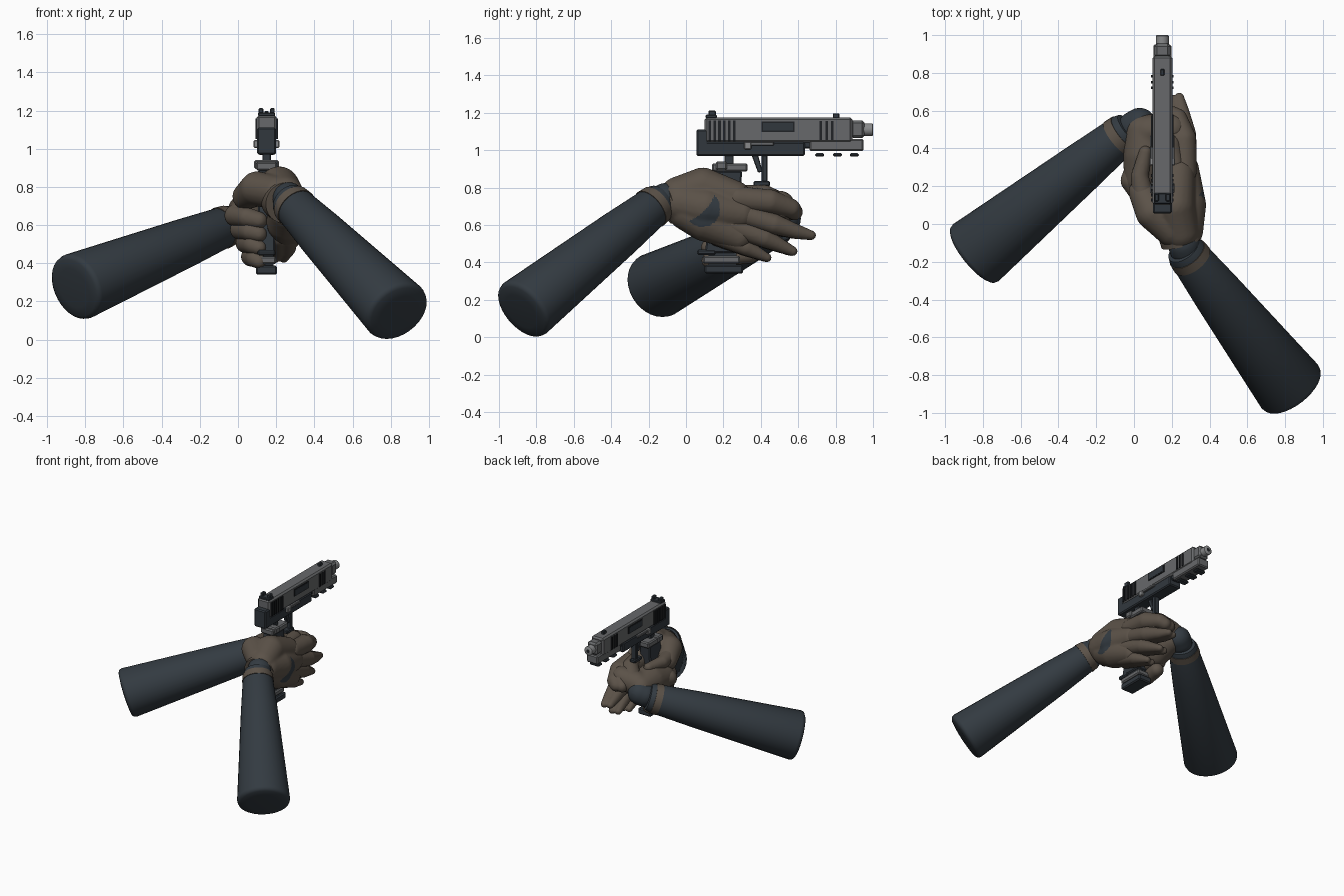
import bpy, bmesh, math
from mathutils import Vector, Matrix

if "Cube" in bpy.data.objects:
    bpy.data.objects.remove(bpy.data.objects["Cube"])


def material(name, color):
    m = bpy.data.materials.new(name)
    m.use_nodes = True
    m.diffuse_color = (*color, 1)
    m.node_tree.nodes["Principled BSDF"].inputs["Base Color"].default_value = (*color, 1)
    return m


SLEEVE = material("sleeve slate", (0.033, 0.043, 0.053))
GLOVE = material("glove brown", (0.105, 0.084, 0.065))
STEEL = material("slide grey", (0.135, 0.14, 0.145))
BRIGHT = material("bright steel", (0.25, 0.255, 0.26))
DARK = material("frame dark", (0.031, 0.039, 0.048))
BLACK = material("slot black", (0.014, 0.016, 0.019))
GX = 0.15  # centre plane of the pistol


def finish(name, bm, mat, smooth=None):
    me = bpy.data.meshes.new(name)
    bmesh.ops.recalc_face_normals(bm, faces=bm.faces)
    bm.to_mesh(me)
    bm.free()
    me.materials.append(mat)
    ob = bpy.data.objects.new(name, me)
    bpy.context.collection.objects.link(ob)
    bpy.ops.object.select_all(action='DESELECT')
    ob.select_set(True)
    bpy.context.view_layer.objects.active = ob
    if smooth:
        bpy.ops.object.shade_smooth_by_angle(angle=math.radians(smooth))
    return ob


def prism(name, profile, width, mat, x=GX, bevel=0.008):
    """Side outline of (y, z) points, extruded across x."""
    bm = bmesh.new()
    face = bm.faces.new([bm.verts.new((x - width / 2, y, z)) for y, z in profile])
    ext = bmesh.ops.extrude_face_region(bm, geom=[face])
    bmesh.ops.translate(bm, vec=(width, 0, 0),
                        verts=[v for v in ext["geom"] if isinstance(v, bmesh.types.BMVert)])
    if bevel:
        bmesh.ops.bevel(bm, geom=bm.edges[:], offset=bevel, segments=1, affect='EDGES')
    return finish(name, bm, mat)


def box(name, y0, y1, z0, z1, width, mat, x=GX, bevel=0.008):
    return prism(name, [(y0, z0), (y1, z0), (y1, z1), (y0, z1)], width, mat, x, bevel)


def lathe(name, start, end, profile, mat, sides=32, flare=0):
    """Revolve (distance, radius) pairs about a line; flare widens it sideways."""
    start, end = Vector(start), Vector(end)
    rot = (end - start).to_track_quat('Z', 'Y').to_matrix().to_4x4()
    bm = bmesh.new()
    rings = [[bm.verts.new((r * math.cos(a) * (1 + flare * d), r * math.sin(a), d))
              for a in (2 * math.pi * i / sides for i in range(sides))] for d, r in profile]
    for a, b in zip(rings, rings[1:]):
        for i in range(sides):
            j = (i + 1) % sides
            bm.faces.new((a[i], a[j], b[j], b[i]))
    bm.faces.new(rings[0])
    bm.faces.new(rings[-1])
    bm.transform(Matrix.Translation(start) @ rot)
    return finish(name, bm, mat, 50)


def blob(name, chains, mat, voxel=0.01, rounds=4):
    """Fuse chains of tapering balls (x, y, z, radius) into one soft form."""
    bm = bmesh.new()
    for chain in chains:
        for p, q in zip(chain, chain[1:]):
            p, q = Vector(p), Vector(q)
            for k in range(9):
                c = p.lerp(q, k / 8)
                bmesh.ops.create_icosphere(bm, subdivisions=3, radius=c[3],
                                           matrix=Matrix.Translation(c.xyz))
    ob = finish(name, bm, mat)
    mod = ob.modifiers.new("fuse", 'REMESH')
    mod.mode = 'VOXEL'
    mod.voxel_size = voxel
    mod = ob.modifiers.new("soften", 'SMOOTH')
    mod.iterations = rounds
    for m in list(ob.modifiers):
        bpy.ops.object.modifier_apply(modifier=m.name)
    bpy.ops.object.shade_smooth()
    return ob


# Forearms: tapered sleeve with rounded end, cuff band and wrist ball
def forearm(side, near, far, r, wrist):
    near, far = Vector(near), Vector(far)
    length = (far - near).length
    lathe(side + "_sleeve", near, far,
          [(-0.035, 0.078), (-0.03, 0.094), (0, 0.104), (0.3, 0.128), (length - 0.03, r),
           (length - 0.012, r * 0.97), (length - 0.002, r * 0.88), (length + 0.004, r * 0.6)],
          SLEEVE, flare=0.08)
    lathe(side + "_cuff_band", near, far, [(0.004, 0.09), (0.005, 0.108), (0.055, 0.113),
                                          (0.056, 0.09)], GLOVE)
    blob(side + "_wrist", [[(*wrist, 0.086), (*wrist.lerp(near, 0.4), 0.086)]], SLEEVE, rounds=2)


forearm("right", (0.278, -0.153, 0.715), (0.84, -0.88, 0.14), 0.174, Vector((0.265, -0.11, 0.74)))
forearm("left", (-0.047, 0.485, 0.60), (-0.86, -0.17, 0.27), 0.178, Vector((0.03, 0.53, 0.635)))

# Rear hand: palm, thumb web and back of hand
palm = blob("right_palm", [
    [(0.245, -0.04, 0.76, 0.1), (0.215, 0.09, 0.80, 0.108), (0.235, 0.26, 0.75, 0.088)],
    [(0.26, -0.03, 0.72, 0.108), (0.268, 0.10, 0.69, 0.115), (0.26, 0.29, 0.66, 0.085)],
    [(0.26, 0.0, 0.67, 0.098), (0.255, 0.10, 0.62, 0.108), (0.25, 0.28, 0.54, 0.08)],
    [(0.2, -0.03, 0.77, 0.09), (0.10, 0.06, 0.79, 0.092), (0.04, 0.17, 0.75, 0.07)]],
    GLOVE, 0.008, 8)
lathe("right_glove_cuff", (0.252, -0.1, 0.715), (0.227, -0.01, 0.735),
      [(0, 0.098), (0.001, 0.11), (0.09, 0.112), (0.1, 0.09)], GLOVE)

# Half-moon patch on the back of the hand
palm.data.materials.append(SLEEVE)
for f in palm.data.polygons:
    y, z = f.center.y - 0.088, f.center.z - 0.687
    if f.center.x > 0.2 and math.hypot(y, z) < 0.096 and y - z > 0.02 - 1.5 * (y + z) ** 2:
        f.material_index = 1

fingers = {
    "right_index": [(0.265, 0.28, 0.74, 0.068), (0.265, 0.45, 0.725, 0.066),
                    (0.23, 0.56, 0.69, 0.052), (0.2, 0.58, 0.67, 0.045)],
    "right_middle": [(0.275, 0.26, 0.67, 0.06), (0.275, 0.47, 0.605, 0.056),
                     (0.255, 0.59, 0.565, 0.04), (0.24, 0.67, 0.545, 0.026)],
    "right_ring": [(0.275, 0.24, 0.595, 0.06), (0.27, 0.42, 0.53, 0.052), (0.24, 0.57, 0.46, 0.027)],
    "right_little": [(0.26, 0.18, 0.54, 0.055), (0.26, 0.32, 0.48, 0.045), (0.24, 0.435, 0.425, 0.024)],
    "right_thumb": [(0.05, 0.14, 0.77, 0.06), (0.03, 0.25, 0.77, 0.048), (0.06, 0.38, 0.77, 0.035)],
    "left_thumb": [(0.12, 0.5, 0.70, 0.075), (0.19, 0.42, 0.755, 0.06), (0.22, 0.32, 0.77, 0.045)],
}
# Front hand: stacked fingers curling around the grip
for i, word in enumerate(("index", "middle", "ring", "little")):
    z, r = 0.66 - 0.072 * i, 0.06 - 0.003 * i
    fingers["left_" + word] = [(0.03 + 0.015 * i, 0.34, z, r), (-0.012 + 0.026 * i, 0.23, z - 0.01, r),
                               (0.045 + 0.014 * i, 0.14, z - 0.02, r * 0.9),
                               (0.11, 0.12, z - 0.035, r * 0.75)]
for name, chain in fingers.items():
    chains = [chain]
    if name.startswith("right") and "thumb" not in name:  # broad flattened fingers
        chains.append([(x - 0.045, y - 0.01, z, r) for x, y, z, r in chain])
    blob(name + "_finger", chains, GLOVE, 0.009, 3)
blob("left_palm", [
    [(0.05, 0.49, 0.66, 0.095), (0.06, 0.36, 0.66, 0.118), (0.04, 0.24, 0.65, 0.095)],
    [(0.07, 0.47, 0.62, 0.09), (0.09, 0.35, 0.57, 0.1), (0.09, 0.25, 0.53, 0.075)],
    [(0.08, 0.49, 0.68, 0.09), (0.2, 0.5, 0.70, 0.085)]], GLOVE, 0.01, 8)

# Slide, nose and barrel
box("slide", 0.10, 0.89, 1.04, 1.175, 0.105, STEEL, bevel=0.012)
box("slide_nose", 0.88, 0.955, 1.065, 1.16, 0.085, STEEL, bevel=0.014)
lathe("barrel", (GX, 0.89, 1.11), (GX, 1, 1.11),
      [(0, 0.034), (0.07, 0.034), (0.106, 0.034), (0.11, 0.029)], BRIGHT, 20)
lathe("bore", (GX, 0.98, 1.11), (GX, 1, 1.11), [(0, 0.014), (0.0203, 0.014)], BLACK, 16)

# Frame with raised tail, front rail and pads
prism("frame", [(0.055, 0.97), (0.635, 0.97), (0.635, 1.045), (0.12, 1.045), (0.12, 1.11),
                (0.055, 1.11)], 0.10, DARK)
box("front_rail", 0.66, 0.95, 0.995, 1.06, 0.095, STEEL)
box("rail_core", 0.62, 0.90, 1.01, 1.06, 0.07, DARK)
for y in (0.715, 0.81, 0.90):
    box("rail_pad", y - 0.024, y + 0.024, 0.966, 0.984, 0.08, DARK, bevel=0.006)

# Side details on both flanks
for s in (-1, 1):
    x = GX + s * 0.0535
    for i in range(6):
        y = 0.12 + 0.026 * i
        box("rear_serration", y, y + 0.014, 1.05, 1.158, 0.011, BLACK, x, 0)
    for i in range(3):
        y = 0.715 + 0.03 * i
        box("front_serration", y, y + 0.013, 1.055, 1.155, 0.011, BLACK, x, 0)
    box("side_port", 0.405, 0.58, 1.098, 1.153, 0.009, BLACK, x, 0)
    box("side_port_cover", 0.413, 0.572, 1.105, 1.146, 0.012, DARK, x, 0)
    box("slide_lever", 0.34, 0.47, 1.025, 1.045, 0.022, STEEL, x, 0.004)
    box("lever_knob", 0.31, 0.35, 1.005, 1.045, 0.028, BRIGHT, x, 0.005)
    box("rear_sight_post", 0.12, 0.16, 1.175, 1.212, 0.025, DARK, GX + s * 0.03, 0.005)

# Sights
box("rear_sight_base", 0.105, 0.165, 1.17, 1.19, 0.09, DARK, bevel=0.005)
box("front_sight", 0.785, 0.82, 1.17, 1.197, 0.022, DARK, bevel=0.004)

# Trigger group
prism("trigger", [(0.35, 0.975), (0.385, 0.975), (0.41, 0.885), (0.385, 0.88)], 0.03, DARK, bevel=0.004)
box("trigger_guard_post", 0.405, 0.437, 0.83, 0.98, 0.045, DARK, bevel=0.006)
box("trigger_guard_foot", 0.36, 0.45, 0.808, 0.835, 0.05, DARK, bevel=0.006)

# Grip, collar and magazine
box("grip_neck", 0.205, 0.255, 0.92, 0.98, 0.045, DARK, bevel=0.004)
box("grip_collar", 0.14, 0.33, 0.885, 0.93, 0.11, STEEL)
box("collar_button", 0.16, 0.22, 0.893, 0.94, 0.13, STEEL)
prism("grip", [(0.16, 0.89), (0.30, 0.89), (0.275, 0.45), (0.10, 0.45)], 0.09, DARK)
box("magazine_lip", 0.06, 0.16, 0.44, 0.468, 0.095, DARK)
box("magazine_collar", 0.09, 0.29, 0.395, 0.435, 0.10, STEEL)
box("magazine_core", 0.12, 0.27, 0.37, 0.46, 0.07, DARK, bevel=0)
box("magazine_base", 0.10, 0.305, 0.34, 0.387, 0.11, DARK)
